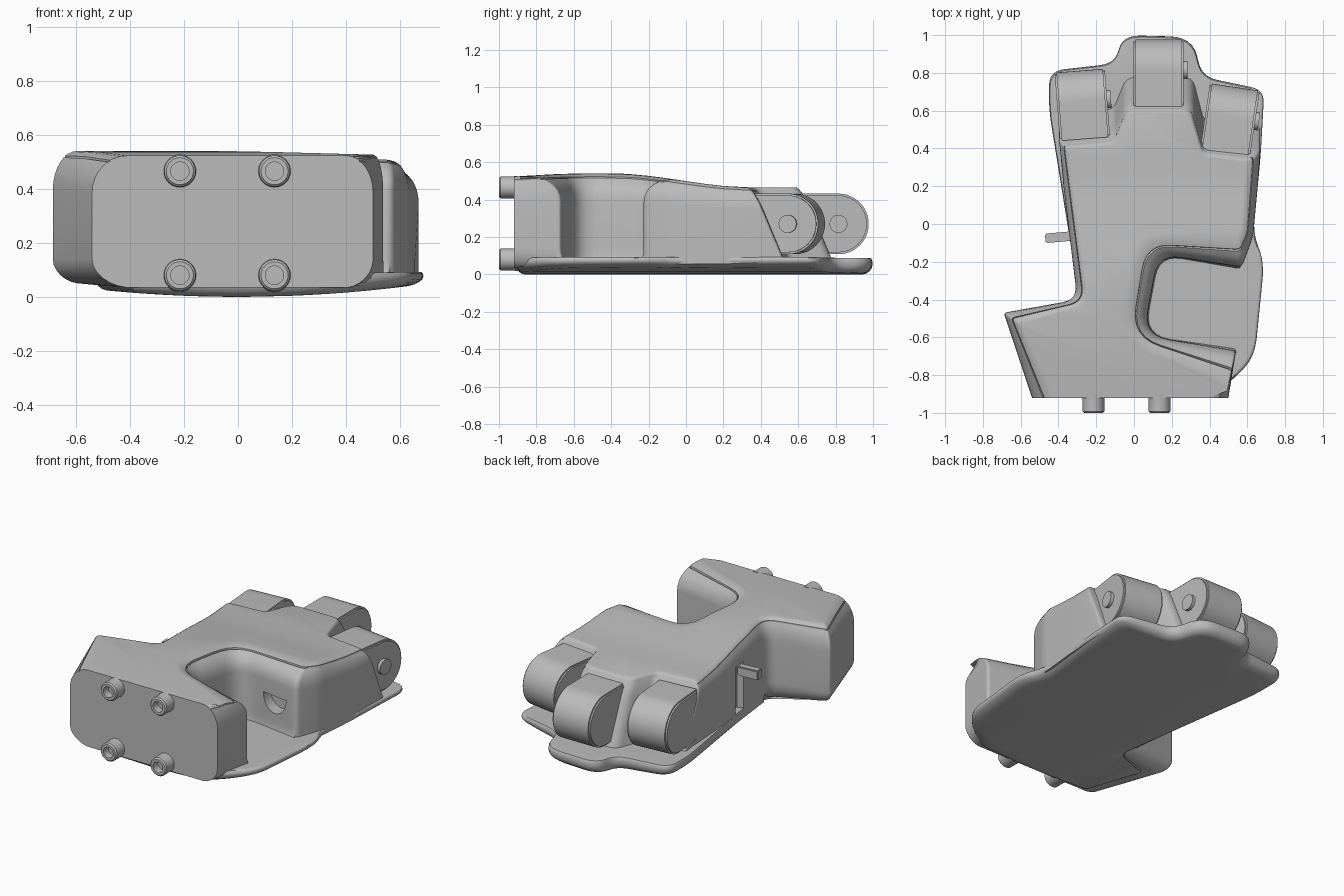
import bpy, bmesh
from math import sin, cos, pi, radians
from mathutils import Vector, Matrix

cube = bpy.data.objects.get("Cube")
if cube:
    bpy.data.objects.remove(cube, do_unlink=True)

grey = bpy.data.materials.new("plain grey")
grey.use_nodes = True
grey.diffuse_color = (0.5, 0.5, 0.5, 1)
grey.node_tree.nodes["Principled BSDF"].inputs["Base Color"].default_value = (0.5, 0.5, 0.5, 1)


def finish(bm, name, angle=35):
    bmesh.ops.recalc_face_normals(bm, faces=bm.faces)
    mesh = bpy.data.meshes.new(name)
    bm.to_mesh(mesh)
    bm.free()
    obj = bpy.data.objects.new(name, mesh)
    bpy.context.collection.objects.link(obj)
    mesh.materials.append(grey)
    smooth(obj, angle)
    return obj


def smooth(obj, angle):
    bpy.ops.object.select_all(action='DESELECT')
    bpy.context.view_layer.objects.active = obj
    obj.select_set(True)
    bpy.ops.object.shade_smooth_by_angle(angle=radians(angle))


def rounded(points, steps=6):
    """Round each corner; points are (wall x, wall y, rim x, rim y, radius)."""
    out = []
    vecs = [Vector(p[:4]) for p in points]
    for i, v in enumerate(vecs):
        r = points[i][4]
        if not r:
            out.append(v)
            continue
        ends = []
        for n in (vecs[i - 1], vecs[(i + 1) % len(vecs)]):
            length = (n - v).to_2d().length
            ends.append(v.lerp(n, min(r / length, 0.48)))
        a, b = ends
        for k in range(steps + 1):
            t = k / steps
            out.append(a * (1 - t) ** 2 + v * 2 * t * (1 - t) + b * t * t)
    return out


def loft(rings):
    """Skin closed rings of 3D points and cap both ends."""
    bm = bmesh.new()
    rows = [[bm.verts.new(p) for p in ring] for ring in rings]
    n = len(rows[0])
    for low, high in zip(rows, rows[1:]):
        for i in range(n):
            j = (i + 1) % n
            bm.faces.new((low[i], low[j], high[j], high[i]))
    caps = [bm.faces.new(rows[0][::-1]), bm.faces.new(rows[-1])]
    bm.normal_update()
    bmesh.ops.triangulate(bm, faces=caps, ngon_method='EAR_CLIP')
    return bm


def slice_up(bm, axis, positions):
    for c in positions:
        normal, spot = Vector((0, 0, 0)), Vector((0, 0, 0))
        normal[axis], spot[axis] = 1, c
        bmesh.ops.bisect_plane(bm, geom=bm.verts[:] + bm.edges[:] + bm.faces[:],
                               plane_co=spot, plane_no=normal, dist=1e-5)


def shift(p, f, z):
    return (p[0] + (p[2] - p[0]) * f, p[1] + (p[3] - p[1]) * f, z)


# Palm body: walls with a rounded rim, side notch and thumb stub
outline = rounded([
    (-.54, -.92, -.41, -.92, 0), (.5, -.92, .4, -.92, 0),
    (.54, -.67, .5, -.88, .02), (.05, -.59, -.08, -.6, .14),
    (.13, -.16, .0, -.05, .12), (.57, -.23, .55, -.04, .03),
    (.63, -.07, .57, -.02, .04), (.67, .36, .59, .33, .02),
    (.37, .39, .36, .36, .04), (.31, .62, .29, .59, .05),
    (-.04, .62, -.03, .59, .05), (-.11, .45, -.1, .42, .04),
    (-.4, .42, -.34, .4, .02), (-.3, -.4, -.23, -.42, .08),
    (-.69, -.47, -.6, -.53, .02)])


def foot(p):
    if 0 < p[0] < .56 and -.7 < p[1] < -.1:
        return -.3
    return 1 if p[1] < -.35 else 0


rings = []
for k in range(7):
    a = k / 6 * pi / 2
    rings.append([shift(p, foot(p) * (1 - sin(a)), .02 + .12 * (1 - cos(a))) for p in outline])
for k in range(9):
    a = k / 8 * pi / 2
    f, z = 1 - cos(a), .37 + .13 * sin(a)
    rings.append([shift(p, f, z) for p in outline])
    if k == 5:    # fine seam around the top panel
        rings.append([shift(p, f + .05, z - .006) for p in outline])
        rings.append([shift(p, f + .06, z + .006) for p in outline])
bm = loft(rings)
slice_up(bm, 1, (-.7, -.5, -.3, -.1, .1, .2, .35))


def top_height(y):
    if y < -.5:
        return .54 - .1 * (y + .5) ** 2
    u = min(1, max(0, (y + .4) / .75))
    return .54 - .075 * u * u * (3 - 2 * u)


for v in bm.verts:
    x, y, z = v.co
    v.co.z += (top_height(y) - .5) * max(0, (z - .14) / .36)
    v.co.z += .1 * x * x * max(0, 1 - z / .14)
    v.co.y += .42 * (.46 - v.co.z) * min(1, max(0, (y - .2) / .15))
body = finish(bm, "palm_body")


# Recesses in the notch wall and the outer side wall
def cut(obj, cutter):
    mod = obj.modifiers.new("recess", 'BOOLEAN')
    mod.operation, mod.solver, mod.object = 'DIFFERENCE', 'EXACT', cutter
    bpy.context.view_layer.objects.active = obj
    bpy.ops.object.modifier_apply(modifier=mod.name)
    bpy.data.objects.remove(cutter, do_unlink=True)


def box(name, centre, size, turn=0, bevel=0):
    bm = bmesh.new()
    bmesh.ops.create_cube(bm, size=1)
    bmesh.ops.scale(bm, vec=size, verts=bm.verts)
    if bevel:
        bmesh.ops.bevel(bm, geom=bm.edges[:], offset=bevel, segments=2, affect='EDGES')
    bmesh.ops.transform(bm, matrix=Matrix.Translation(centre) @ Matrix.Rotation(turn, 4, 'Z'), verts=bm.verts)
    return finish(bm, name)


arc = [pi + pi * k / 16 for k in range(17)]
half_disc = [[(.4 + .09 * cos(a), y, .3 + .11 * sin(a)) for a in arc] for y in (-.3, -.12)]
cut(body, finish(loft(half_disc), "half_disc_cutter"))
cut(body, box("slot_cutter", (-.35, -.05, .24), (.1, .1, .3), radians(8)))
smooth(body, 35)
box("side_tab", (-.40, -.07, .35), (.14, .05, .06), radians(5), .006)

# Base plate: thin flared floor under the palm and the knuckles
plate = [(-.4, -.91, 0), (.4, -.91, 0), (.53, -.82, .06), (.64, -.7, .1),
         (.69, -.2, .1), (.63, -.05, .08), (.67, .35, .1), (.69, .71, .07),
         (.36, .78, .08), (.31, .99, .12), (-.06, 1, .1), (-.1, .85, .08),
         (-.45, .81, .08), (-.45, .6, .08), (-.28, -.45, .06), (-.54, -.56, .04)]
edge = rounded([(x, y, x * .92, y * .95, r) for x, y, r in plate])
bm = loft([[shift(p, f, z) for p in edge] for f, z in
           ((1, 0), (.6, .006), (.25, .02), (.06, .036), (0, .055), (.04, .076), (.16, .086), (.3, .087))])
slice_up(bm, 0, (-.4, -.2, 0, .2, .4, .55))
for v in bm.verts:
    v.co.z += .1 * v.co.x ** 2 * max(0, 1 - v.co.z / .1)
finish(bm, "base_plate", 40)


# Knuckles: rounded barrels, each with a hinge pin
def knuckle(name, x, y, degrees):
    radius, half, centre_z = .162, .133, .27
    arc = [-pi / 2 + pi * k / 24 for k in range(25)]
    side = [(-.2, -radius)] + [(radius * cos(a), radius * sin(a)) for a in arc] + [(-.2, radius)]
    place = Matrix.Translation((x, y, centre_z)) @ Matrix.Rotation(radians(degrees), 4, 'Z')
    bm = bmesh.new()
    left = bm.faces.new([bm.verts.new((-half, b, c)) for b, c in side])
    grown = bmesh.ops.extrude_face_region(bm, geom=[left])
    moved = [g for g in grown["geom"] if isinstance(g, bmesh.types.BMVert)]
    bmesh.ops.translate(bm, vec=(2 * half, 0, 0), verts=moved)
    rims = [e for e in bm.edges if abs(e.verts[0].co.x - e.verts[1].co.x) < 1e-4]
    bmesh.ops.bevel(bm, geom=rims, offset=.01, segments=2, affect='EDGES')
    bmesh.ops.transform(bm, matrix=place, verts=bm.verts)
    finish(bm, name + "_knuckle")
    bm = bmesh.new()
    bmesh.ops.create_cone(bm, cap_ends=True, segments=32, radius1=.048, radius2=.048, depth=.04,
                          matrix=place @ Matrix.Translation((half, 0, 0)) @ Matrix.Rotation(pi / 2, 4, 'Y'))
    finish(bm, name + "_hinge_pin")


knuckle("left", .51, .565, -8.5)
knuckle("middle", .13, .815, 0)
knuckle("right", -.275, .65, 4.5)

# Hollow mounting studs on the front face
for i, (x, z) in enumerate([(x, z) for x in (-.215, .135) for z in (.08, .465)]):
    profile = [(.062, -.9), (.058, -.935), (.058, -.992), (.05, -1), (.034, -1), (.034, -.95)]
    turns = [2 * pi * k / 32 for k in range(32)]
    rings = [[(x + r * cos(a), y, z + r * sin(a)) for a in turns] for r, y in profile]
    finish(loft(rings), "mounting_stud_%d" % (i + 1))
